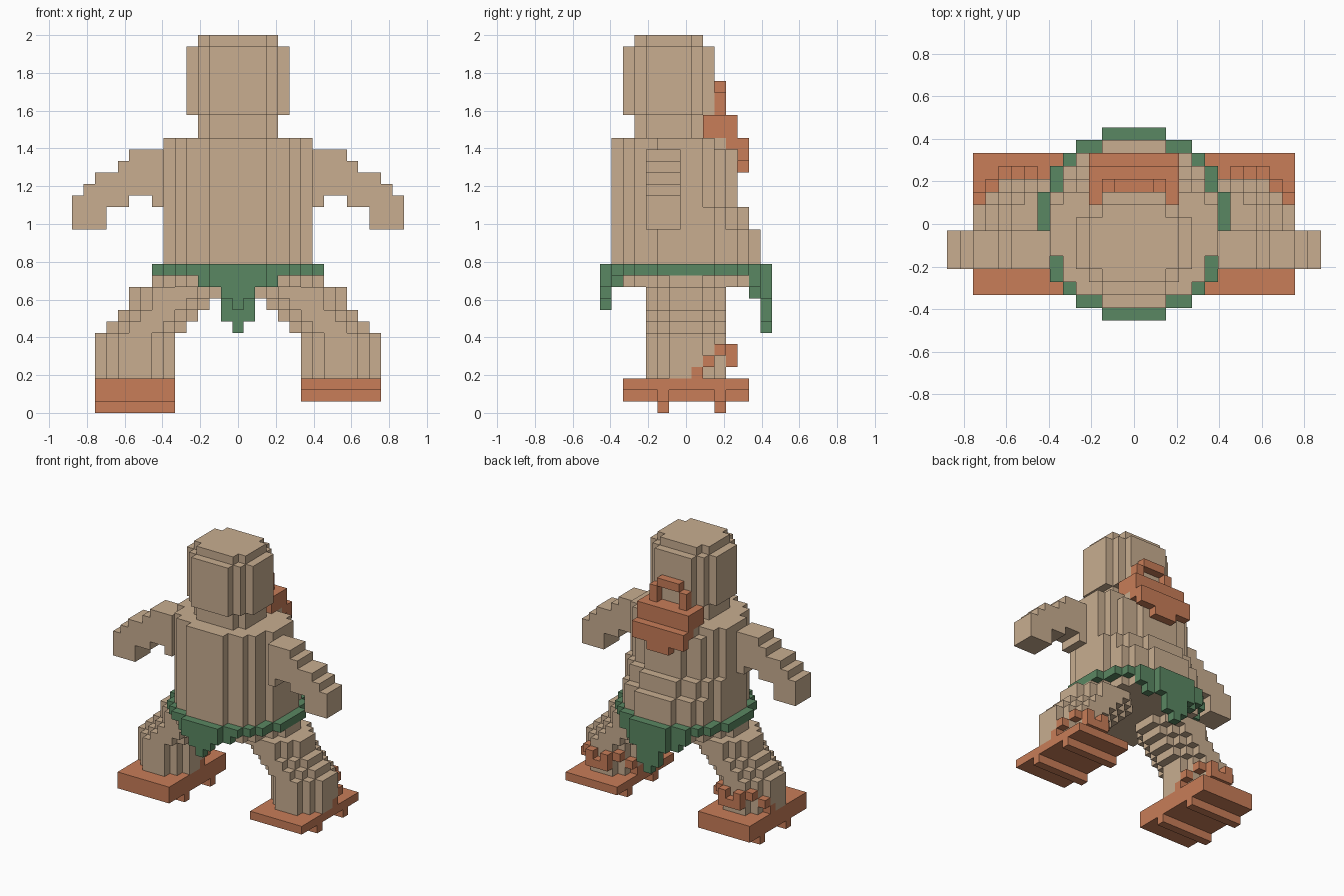
import bpy
import bmesh
import math
from mathutils import Vector

V = 2 / 33  # edge length of one block

cube = bpy.data.objects.get("Cube")
if cube:
    bpy.data.objects.remove(cube, do_unlink=True)


def material(name, rgb):
    m = bpy.data.materials.new(name)
    m.use_nodes = True
    m.diffuse_color = (*rgb, 1)
    bsdf = next(n for n in m.node_tree.nodes if n.type == 'BSDF_PRINCIPLED')
    bsdf.inputs["Base Color"].default_value = (*rgb, 1)
    bsdf.inputs["Roughness"].default_value = 0.9
    return m


TAN = material("tan skin", (0.58, 0.42, 0.28))
ORANGE = material("orange wood", (0.58, 0.205, 0.098))
GREEN = material("green cloth", (0.102, 0.242, 0.122))

cells = {}  # block position -> part name; later parts replace earlier ones
parts = {}  # part name -> material


def fill(part, mat, blocks):
    parts[part] = mat
    for b in blocks:
        cells[b] = part


def box(x0, x1, y0, y1, z0, z1):
    """Blocks with inclusive x and y limits; z1 is the upper surface."""
    return [(x, y, z) for x in range(x0, x1 + 1)
            for y in range(y0, y1 + 1) for z in range(z0, z1)]


def disc(cx, cy, r, z0, z1, back=None):
    """Round stack of blocks, optionally with a shallower back half."""
    out = []
    for x, y, z in box(-8, 8, -8, 8, z0, z1):
        ys = y * r / back if back and y > 0 else y
        if x * x + ys * ys < r * r:
            out.append((x + cx, y + cy, z))
    return out


def steps(widths, y0, y1, z0, z1):
    """Stepped outline: pairs of half width and half depth around y = -1.5."""
    return [b for w, d in widths
            for b in box(-w, w, y0 - d, y1 + d, z0, z1)]


# Torso, with the back stepping in towards the shoulders
for z0, z1, back in ((11, 16, 6.5), (16, 18, 5.5), (18, 23, 4.5), (23, 24, 3.5)):
    fill("torso", TAN, disc(0, 0, 6.5, z0, z1, back))

# Head, neck and crown
fill("head", TAN, steps(((3, 0), (2, 1)), -3, 0, 24, 33))
fill("head", TAN, steps(((4, 0), (3, 1), (2, 2)), -3, 0, 26, 32))

# Arms: x range, bottom and top of each step
ARM = ((7, 7, 18, 23), (8, 9, 19, 23), (10, 10, 18, 22), (11, 11, 18, 21),
       (12, 12, 16, 21), (13, 13, 16, 20), (14, 14, 16, 19))
for side, s in (("left", 1), ("right", -1)):
    for a, b, z0, z1 in ARM:
        fill(side + "_arm", TAN,
             [(s * x, y, z) for x, y, z in box(a, b, -3, -1, z0, z1)])

# Legs: centre, bottom and top of each round step
LEG = ((9, 3, 7), (8, 7, 8), (7, 8, 9), (6, 9, 11), (5, 10, 11), (4, 11, 12))
for side, s in (("left", 1), ("right", -1)):
    for cx, z0, z1 in LEG:
        fill(side + "_leg", TAN, disc(s * cx, 0, 3.5, z0, z1))

# Sandals: board, two cross bars and heel strap
for side, s, base in (("left", 1, 2), ("right", -1, 1)):
    name = side + "_sandal"
    fill(name, ORANGE, box(s * 9 - 3, s * 9 + 3, -5, 5, base, 3))
    for y in (-2, 3):
        fill(name, ORANGE, box(s * 9 - 3, s * 9 + 3, y, y, base - 1, base))
    for d in (-1, 1):
        strap = ((3, 1, 3), (3, 2, 4), (2, 3, 5), (1, 4, 5), (1, 4, 4))
        fill(side + "_strap", ORANGE, [(s * 9 + d * x, y, z) for x, y, z in strap])
    fill(side + "_strap", ORANGE, [(s * 9, 4, 4)])

# Belt ring with pointed front and back flaps
core = set(disc(0, 0, 6.5, 0, 13))
ring = [b for b in disc(0, 0, 7.5, 7, 13) if b not in core]
FRONT = {11: 3, 10: 1, 9: 0}
BACK = {11: 4, 10: 3, 9: 1, 8: 1, 7: 0}
for x, y, z in ring:
    limit = (FRONT if y < 0 else BACK).get(z, -1)
    if z == 12 or (abs(y) >= 6 and abs(x) <= limit):
        fill("loincloth", GREEN, [(x, y, z)])

# Back ornament: body, hanging tip and carrying loop
fill("back_bundle", ORANGE, box(-3, 3, 3, 4, 24, 26))
fill("back_bundle", ORANGE, box(-3, 3, 4, 4, 23, 24))
fill("back_bundle", ORANGE, box(-3, 3, 5, 5, 22, 24))
fill("back_bundle", ORANGE, box(-1, 1, 5, 5, 21, 22))
for s in (-3, 3):
    fill("back_bundle", ORANGE, box(s, s, 2, 2, 24, 26))
for s in (-2, 2):
    fill("bundle_loop", ORANGE, box(s, s, 3, 3, 26, 28))
fill("bundle_loop", ORANGE, box(-1, 1, 3, 3, 28, 29))


def build(part, mat):
    """Skin the exposed block sides and merge them into larger flat faces."""
    bm = bmesh.new()
    for c, owner in cells.items():
        if owner != part:
            continue
        centre = Vector((c[0], c[1], c[2] + 0.5))
        for axis in range(3):
            for sign in (-1, 1):
                n = Vector((0, 0, 0))
                n[axis] = sign
                if tuple(int(a + b) for a, b in zip(c, n)) in cells:
                    continue
                u = Vector((0, 0, 0))
                u[(axis + 1) % 3] = 1
                w = n.cross(u)
                quad = (-u - w, u - w, u + w, w - u)
                bm.faces.new([bm.verts.new((centre + (n + q) / 2) * V)
                              for q in quad])
    bmesh.ops.remove_doubles(bm, verts=bm.verts, dist=V / 100)
    bmesh.ops.dissolve_limit(bm, angle_limit=math.radians(1),
                             verts=bm.verts, edges=bm.edges, delimit={'NORMAL'})
    mesh = bpy.data.meshes.new(part)
    bm.to_mesh(mesh)
    bm.free()
    mesh.materials.append(mat)
    bpy.context.collection.objects.link(bpy.data.objects.new(part, mesh))


for part, mat in parts.items():
    build(part, mat)
